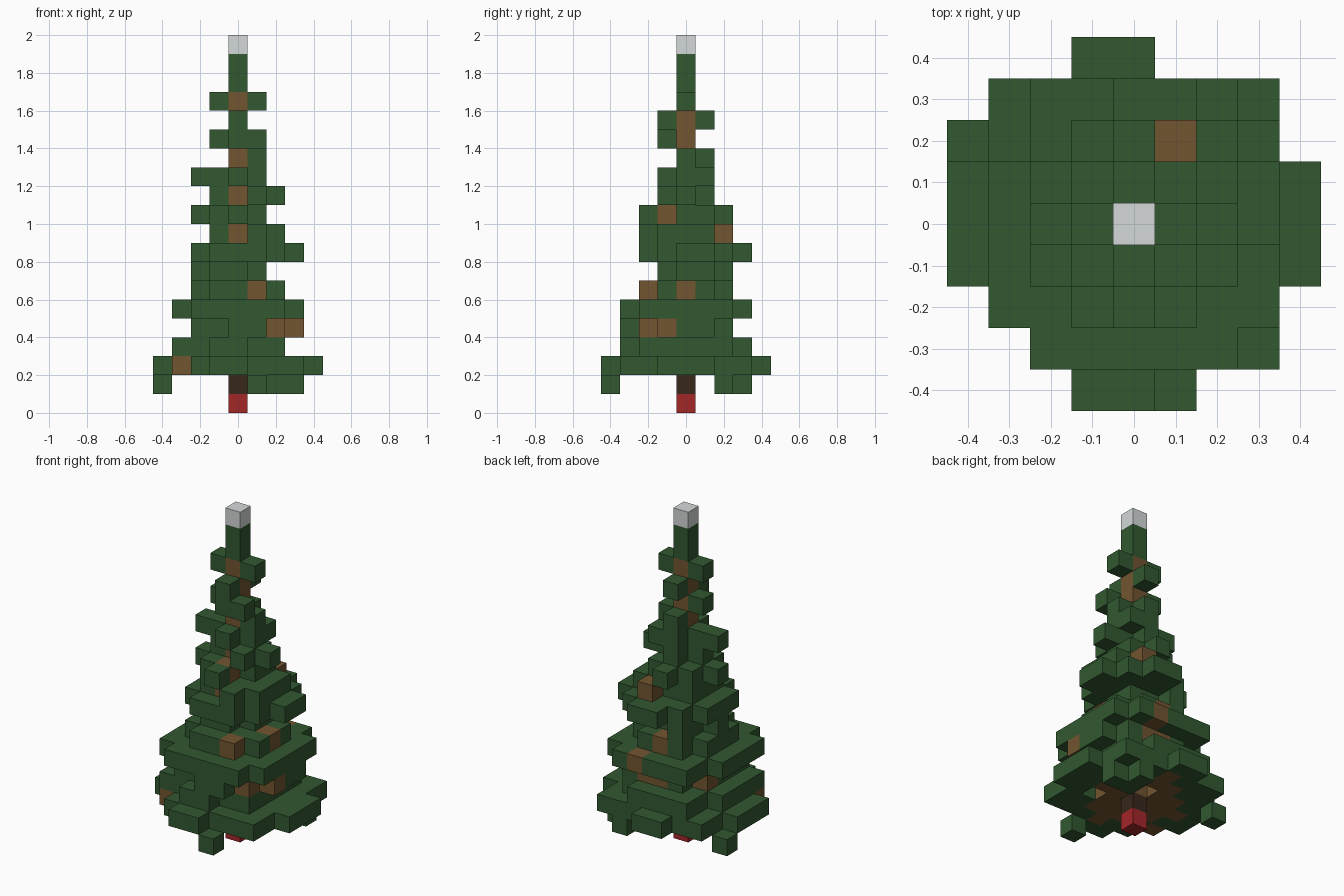
import bpy
import bmesh
from mathutils import Vector

SIZE = 0.1

cube = bpy.data.objects.get("Cube")
if cube:
    bpy.data.objects.remove(cube)


def make_material(name, red, green, blue):
    mat = bpy.data.materials.new(name)
    mat.use_nodes = True
    color = (red, green, blue, 1.0)
    mat.diffuse_color = color
    mat.node_tree.nodes["Principled BSDF"].inputs["Base Color"].default_value = color
    return mat


materials = {
    "foliage": make_material("needle green", 0.031, 0.099, 0.030),
    "branches": make_material("branch brown", 0.168, 0.089, 0.030),
    "trunk_foot": make_material("dark bark", 0.038, 0.021, 0.011),
    "base_block": make_material("red", 0.370, 0.020, 0.022),
    "tip_block": make_material("silver", 0.66, 0.69, 0.69),
}

cells = {}


def put(part, level, *spots):
    for x, y in spots:
        cells[(x, y, level)] = part


def cut(level, *spots):
    for x, y in spots:
        cells.pop((x, y, level), None)


# Foliage tiers from the bottom up: reach to west, east, south and north
tiers = ["4444", "3233", "2332", "3333", "2222", "2112",
         "2323", "1222", "2122", "1211", "2111"]
for level, reach in enumerate(tiers, start=2):
    west, east, south, north = (int(c) + 0.5 for c in reach)
    # Upper tiers are sparser than the lower ones
    limit = 0.9 if level == 2 else 1.1 if level < 7 else 0.85
    for x in range(-4, 5):
        for y in range(-4, 5):
            rx = east if x > 0 else west
            ry = north if y > 0 else south
            if (x / rx) ** 2 + (y / ry) ** 2 < limit:
                put("foliage", level, (x, y))

# Notches in the tiers
cut(2, (1, -4), (1, 4), (-3, -3))
cut(3, (-2, -3), (1, -3), (-3, 2))
cut(4, (3, -2), (2, -3), (-1, -3))
cut(5, (-3, 2))
cut(7, (-2, 1), (0, 2))
cut(9, (0, -2), (0, 2))
cut(10, (1, -1), (-2, 1), (-2, -1), (-1, 2), (-1, -2))
cut(11, (0, -1), (2, 1), (1, 1))
cut(12, (-1, -1), (-1, 1))

# Hanging twigs under the lowest tier
put("foliage", 1, (1, -4), (-4, 2), (2, 2), (3, 2), (2, 3))

# Sparse twigs higher up
put("foliage", 7, (-1, 2))
put("foliage", 12, (1, 1))
put("foliage", 13, (1, 0), (0, 1))
put("foliage", 14, (-1, 0), (0, -1), (1, -1))
put("foliage", 15, (0, -1), (0, 1))
put("foliage", 16, (-1, 0), (1, 0))

# Bare branch ends
put("branches", 2, (-3, -2))
put("branches", 4, (2, -2), (3, -1), (0, 2), (1, 2), (-2, 1))
put("branches", 5, (1, 3))
put("branches", 6, (1, -2), (2, 0), (0, 2))
put("branches", 9, (1, 2), (0, -1))
put("branches", 10, (0, -1))

# Spread of branches under the lowest tier, with gaps between some of them
for x in range(-3, 3):
    for y in range(-3, 4):
        if abs(x) + abs(y) < 4:
            put("branches", 2, (x, y))
cut(2, (2, -1), (0, 1))

# Central column: base, foot, woody core, leader and tip
for level in range(20):
    if level == 0:
        part = "base_block"
    elif level == 1:
        part = "trunk_foot"
    elif level < 17:
        part = "branches"
    elif level < 19:
        part = "foliage"
    else:
        part = "tip_block"
    put(part, level, (0, 0))


def build(part):
    """Make one object from the exposed block faces of a part."""
    bm = bmesh.new()
    for cell in [c for c, p in cells.items() if p == part]:
        middle = Vector(cell) + Vector((0, 0, 0.5))
        for axis in range(3):
            for sign in (-1, 1):
                normal = Vector((0, 0, 0))
                normal[axis] = sign
                neighbour = tuple(int(a + b) for a, b in zip(cell, normal))
                if neighbour in cells:
                    continue
                u = Vector((0, 0, 0))
                u[(axis + 1) % 3] = 0.5
                v = normal.cross(u)
                center = middle + normal * 0.5
                corners = (center - u - v, center + u - v, center + u + v, center - u + v)
                bm.faces.new([bm.verts.new(c * SIZE) for c in corners])
    bmesh.ops.remove_doubles(bm, verts=bm.verts[:], dist=0.001)
    mesh = bpy.data.meshes.new(part)
    bm.to_mesh(mesh)
    bm.free()
    mesh.materials.append(materials[part])
    obj = bpy.data.objects.new(part, mesh)
    bpy.context.collection.objects.link(obj)


for part in materials:
    build(part)
